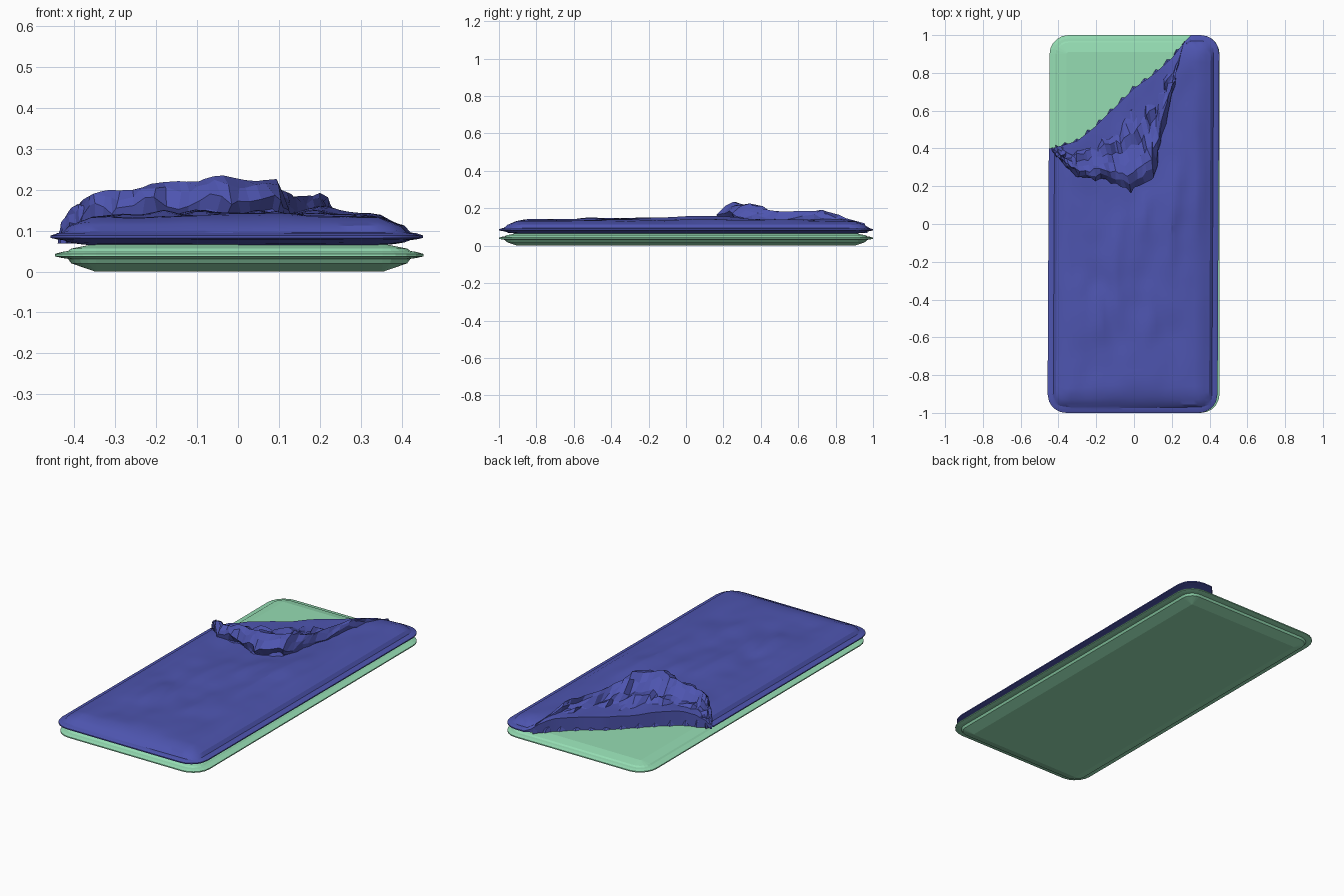
import bpy, bmesh, math, random
from mathutils import Vector, noise

if "Cube" in bpy.data.objects:
    bpy.data.objects.remove(bpy.data.objects["Cube"])

random.seed(4)
HX, HY, R = 0.45, 1.0, 0.1          # half sizes and corner radius


def material(name, rgb):
    m = bpy.data.materials.new(name)
    m.diffuse_color = (*rgb, 1)
    m.use_nodes = True
    m.node_tree.nodes["Principled BSDF"].inputs["Base Color"].default_value = m.diffuse_color
    return m


GREEN = material("mint green", (0.30, 0.72, 0.45))
BLUE = material("indigo blue", (0.075, 0.09, 0.43))


def make(name, bm, mat, smooth=False):
    bmesh.ops.remove_doubles(bm, verts=bm.verts, dist=0.0002)
    me = bpy.data.meshes.new(name)
    bm.to_mesh(me)
    bm.free()
    me.materials.append(mat)
    ob = bpy.data.objects.new(name, me)
    bpy.context.collection.objects.link(ob)
    if smooth:
        bpy.context.view_layer.objects.active = ob
        ob.select_set(True)
        bpy.ops.object.shade_smooth_by_angle(angle=math.radians(25))
        ob.select_set(False)
    return ob


def interp(keys, x):
    """Piecewise linear lookup in rows (x, value)."""
    if x <= keys[0][0]:
        return keys[0][1]
    for (a, p), (b, q) in zip(keys, keys[1:]):
        if x <= b:
            return p + (q - p) * (x - a) / (b - a)
    return keys[-1][1]


def bridge(bm, a, b, closed=False):
    n = len(a)
    for i in range(n if closed else n - 1):
        j = (i + 1) % n
        bm.faces.new((a[i], a[j], b[j], b[i]))


# Mat: stacked rounded rectangles, with piping round the middle
def rounded_ring(bm, inset, z):
    r = max(R - inset, 0.004)
    ring = []
    for k, (sx, sy) in enumerate(((1, 1), (-1, 1), (-1, -1), (1, -1))):
        for s in range(6):
            a = math.pi / 2 * (k + s / 5)
            ring.append(bm.verts.new((sx * (HX - inset - r) + r * math.cos(a) + 0.003,
                                      sy * (HY - inset - r) + r * math.sin(a), z)))
    return ring


bm = bmesh.new()
rings = [rounded_ring(bm, i, z) for i, z in (
    (0.098, 0), (0.04, 0.02), (0.032, 0.031), (0.018, 0.033), (0, 0.037), (0, 0.043),
    (0.018, 0.048), (0.032, 0.05), (0.04, 0.056), (0.09, 0.066))]
for a, b in zip(rings, rings[1:]):
    bridge(bm, a, b, True)
bm.faces.new(rings[0][::-1])
bm.faces.new(rings[-1])
make("sleeping_mat", bm, GREEN)

# Folded opening: cut edge (x, y), foot of the fold (x, y), crest height
FOLD = [(-0.44, 0.40, -0.43, 0.38, 0.12), (-0.40, 0.41, -0.38, 0.33, 0.18),
        (-0.30, 0.44, -0.29, 0.24, 0.20), (-0.20, 0.52, -0.14, 0.23, 0.22),
        (-0.10, 0.62, -0.02, 0.17, 0.23), (0.00, 0.72, 0.11, 0.24, 0.22),
        (0.10, 0.79, 0.14, 0.42, 0.18), (0.20, 0.88, 0.20, 0.68, 0.19),
        (0.27, 0.97, 0.26, 0.95, 0.12)]
CUT = [(f[0], f[1]) for f in FOLD] + [(0.30, 1.0)]


def corner_y(x):
    d = max(abs(x) - (HX - R), 0)
    return HY - R + math.sqrt(max(R * R - d * d, 0))


def edge_distance(x, y):
    qx, qy = abs(x) - HX + R, abs(y) - HY + R
    return R - math.hypot(max(qx, 0), max(qy, 0)) - min(max(qx, qy), 0)


TOP = [(0, 0.088), (0.018, 0.094), (0.03, 0.095), (0.045, 0.112), (0.1, 0.128)]
BOTTOM = [(0, 0.082), (0.018, 0.078), (0.03, 0.077), (0.05, 0.069), (0.1, 0.064)]
# Long soft creases: centre x, start y, end y, height
CREASES = [(0.20, -0.35, 0.35, 0.015), (0.33, -0.3, 0.75, 0.016), (-0.17, -0.65, -0.3, 0.014),
           (-0.08, -0.62, 0.05, 0.012), (0.05, -0.1, 0.2, 0.015), (0.1, -0.6, -0.3, 0.01)]


def top_height(x, y):
    d = edge_distance(x, y)
    z = interp(TOP, d)
    f = min(max((d - 0.05) / 0.12, 0), 1)
    bump = 0.010 + 0.014 * noise.noise(Vector((x * 5, y * 3.2, 1.7)))
    bump += 0.005 * noise.noise(Vector((x * 11, y * 8, 5.1)))
    for cx, y0, y1, h in CREASES:
        if y0 < y < y1:
            w = math.sin(math.pi * (y - y0) / (y1 - y0))
            u = (x - cx - 0.02 * math.sin(y * 6)) / 0.035
            bump += h * w * math.exp(-u * u)
    return z + f * bump


# Sleeping bag: cushioned top and bottom sheets with a piped rim
rim = [0, 0.008, 0.018, 0.03, 0.045, 0.07, 0.1]
xs = [-HX + r for r in rim] + [-0.35 + 0.7 * i / 28 for i in range(1, 28)] + [HX - r for r in rim[::-1]]
ts = [r / 2 for r in rim] + [0.05 + 0.9 * i / 44 for i in range(1, 44)] + [1 - r / 2 for r in rim[::-1]]
bm = bmesh.new()
tops, bots = [], []
for x in xs:
    lo, hi = -corner_y(x), min(corner_y(x), interp(CUT, x))
    t_col, b_col = [], []
    for t in ts:
        y = lo + (hi - lo) * t
        px = x - 0.003 + 0.005 * y
        t_col.append(bm.verts.new((px, y, top_height(x, y))))
        b_col.append(bm.verts.new((px, y, interp(BOTTOM, edge_distance(x, y)))))
    tops.append(t_col)
    bots.append(b_col)
for i in range(len(xs) - 1):
    bridge(bm, tops[i + 1], tops[i])
    bridge(bm, bots[i], bots[i + 1])
for side in (0, -1):
    bridge(bm, tops[side], bots[side])
    bridge(bm, [c[side] for c in tops], [c[side] for c in bots])
bmesh.ops.recalc_face_normals(bm, faces=bm.faces)
make("sleeping_bag", bm, BLUE, True)

# Crumpled flap turned back over the opening
SECTION = [(0, 0.0), (0.06, 0.2), (0.16, 0.36), (0.28, 0.45), (0.4, 0.62), (0.54, 0.6),
           (0.68, 0.86), (0.8, 1.0), (0.9, 0.9), (1.0, 0.68), (0.95, 0.45), (0.97, 0.3)]
bm = bmesh.new()
cols = []
N = 40
for i in range(N + 1):
    s = i / N * (len(FOLD) - 1)
    k = min(int(s), len(FOLD) - 2)
    ax, ay, bx, by, h = (p + (q - p) * (s - k) for p, q in zip(FOLD[k], FOLD[k + 1]))
    calm = min(1, i / 4, (N - i) / 4)
    ruffle = 0.012 * math.sin(i * 2.1) * calm
    col = []
    for v, g in SECTION:
        j = calm * min(1, v * 6)
        wave = 0.012 * math.sin(i * 1.1 + v * 7) + random.uniform(-0.008, 0.008)
        z = 0.068 + (h - 0.068) * g + j * wave * (1 if g < 0.95 else 0.3)
        x = ax + (bx - ax) * v + random.uniform(-0.008, 0.008) * j - ruffle * (1 - v) * 0.7
        y = ay + (by - ay) * v + random.uniform(-0.01, 0.01) * j + ruffle * (1 - v)
        col.append(bm.verts.new((x, y, z)))
    cols.append(col)
for a, b in zip(cols, cols[1:]):
    bridge(bm, a, b)
bmesh.ops.recalc_face_normals(bm, faces=bm.faces)
if sum(f.normal.z * f.calc_area() for f in bm.faces) < 0:
    bmesh.ops.reverse_faces(bm, faces=bm.faces)
make("folded_flap", bm, BLUE)
